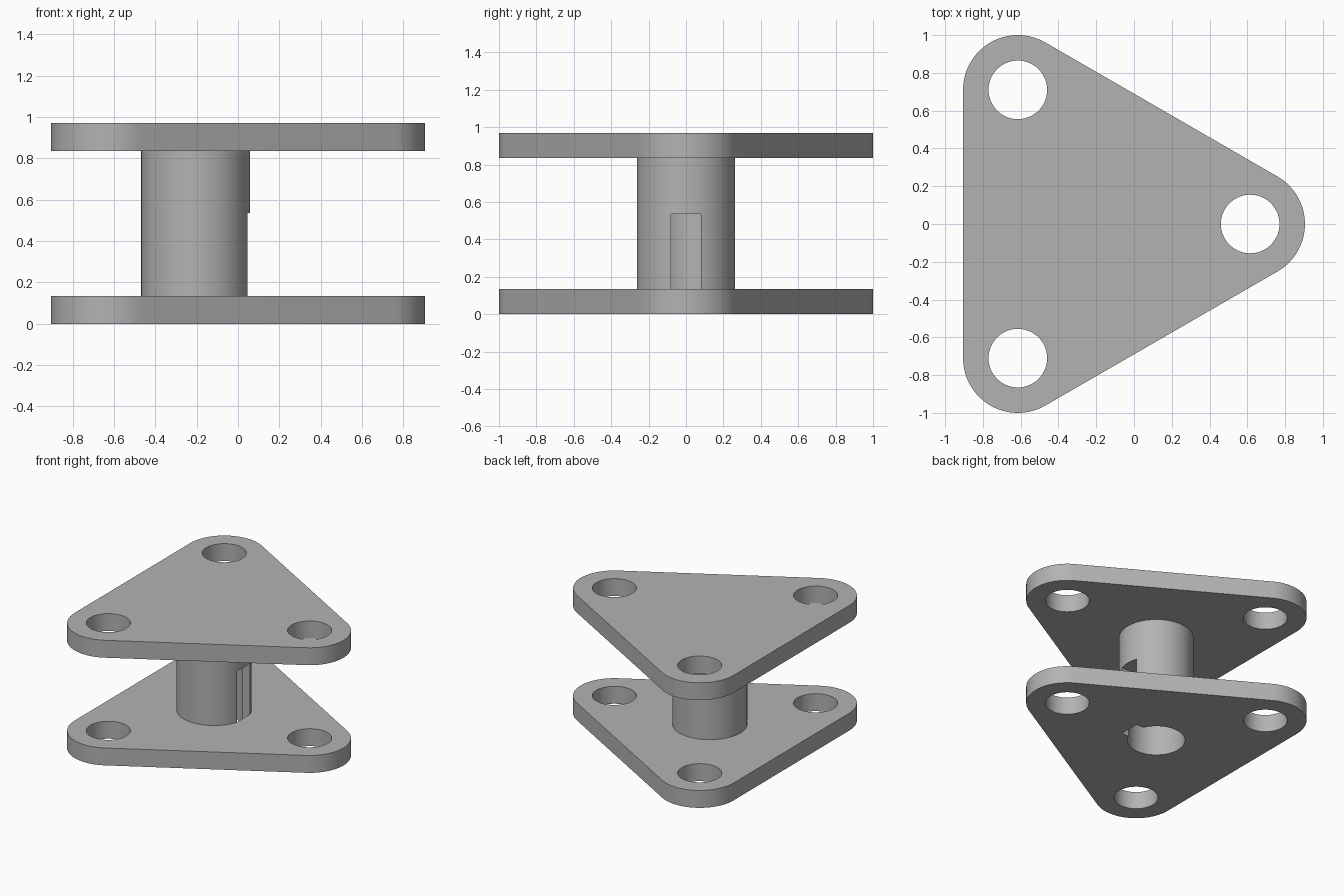
import bpy, bmesh
from math import sin, cos, radians, pi
from mathutils import Matrix

cube = bpy.data.objects.get("Cube")
if cube:
    bpy.data.objects.remove(cube, do_unlink=True)

AXIS_X = -0.205        # post axis, also the centre of the triangle
REACH = 0.82           # axis to corner hole
CORNER_R, HOLE_R = 0.29, 0.155
POST_R, BORE_R = 0.263, 0.203
PLATE_T, TOP_Z, SLOT_TOP = 0.135, 0.835, 0.535
CORNERS = [(AXIS_X + REACH * cos(radians(a)), REACH * sin(radians(a)), a)
           for a in (0, 120, 240)]

grey = bpy.data.materials.new("plain grey")
grey.use_nodes = True
colour = (0.45, 0.45, 0.45, 1)
grey.diffuse_color = colour
grey.node_tree.nodes["Principled BSDF"].inputs["Base Color"].default_value = colour


def finish(name, bm):
    bmesh.ops.recalc_face_normals(bm, faces=bm.faces)
    mesh = bpy.data.meshes.new(name)
    bm.to_mesh(mesh)
    bm.free()
    mesh.materials.append(grey)
    obj = bpy.data.objects.new(name, mesh)
    bpy.context.collection.objects.link(obj)
    return obj


def prism(name, outline, z0, z1):
    """Extrude a flat outline from z0 up to z1."""
    bm = bmesh.new()
    face = bm.faces.new([bm.verts.new((x, y, z0)) for x, y in outline])
    top = bmesh.ops.extrude_face_region(bm, geom=[face])["geom"]
    bmesh.ops.translate(bm, vec=(0, 0, z1 - z0),
                        verts=[v for v in top if isinstance(v, bmesh.types.BMVert)])
    return finish(name, bm)


def circle(x, y, r, n=96):
    return [(x + r * cos(2 * pi * i / n), y + r * sin(2 * pi * i / n)) for i in range(n)]


def rounded_triangle():
    return [(x + CORNER_R * cos(radians(a + d)), y + CORNER_R * sin(radians(a + d)))
            for x, y, a in CORNERS for d in range(-60, 61, 4)]


def key_outline(depth):
    x0, x1 = AXIS_X + 0.1, AXIS_X + depth
    return [(x0, -0.08), (x1, -0.08), (x1, 0.08), (x0, 0.08)]


def cut(obj, cutter):
    """Subtract the cutter, then discard it."""
    cutter.hide_render = True
    mod = obj.modifiers.new("cut", "BOOLEAN")
    mod.operation, mod.solver, mod.object = "DIFFERENCE", "EXACT", cutter
    select(obj)
    bpy.ops.object.modifier_apply(modifier=mod.name)
    bpy.data.objects.remove(cutter, do_unlink=True)


def select(obj):
    bpy.ops.object.select_all(action="DESELECT")
    obj.select_set(True)
    bpy.context.view_layer.objects.active = obj


# Two rounded triangular plates with corner holes
def make_plate(name, z):
    plate = prism(name, rounded_triangle(), z, z + PLATE_T)
    for x, y, _ in CORNERS:
        cut(plate, prism("hole_cutter", circle(x, y, HOLE_R), z - 0.1, z + PLATE_T + 0.1))
    return plate


bottom_plate = make_plate("bottom_plate", 0)
top_plate = make_plate("top_plate", TOP_Z)

# Central post
post = prism("post", circle(AXIS_X, 0, POST_R), PLATE_T, TOP_Z)

# Blind shaft bore with a keyway, open at the bottom and through the post wall
for obj, key_depth in ((bottom_plate, 0.25), (post, 0.4)):
    cut(obj, prism("bore_cutter", circle(AXIS_X, 0, BORE_R), -0.1, SLOT_TOP + 0.002))
    cut(obj, prism("key_cutter", key_outline(key_depth), -0.1, SLOT_TOP))

for obj in (bottom_plate, top_plate, post):
    select(obj)
    bpy.ops.object.shade_smooth_by_angle(angle=radians(30))
